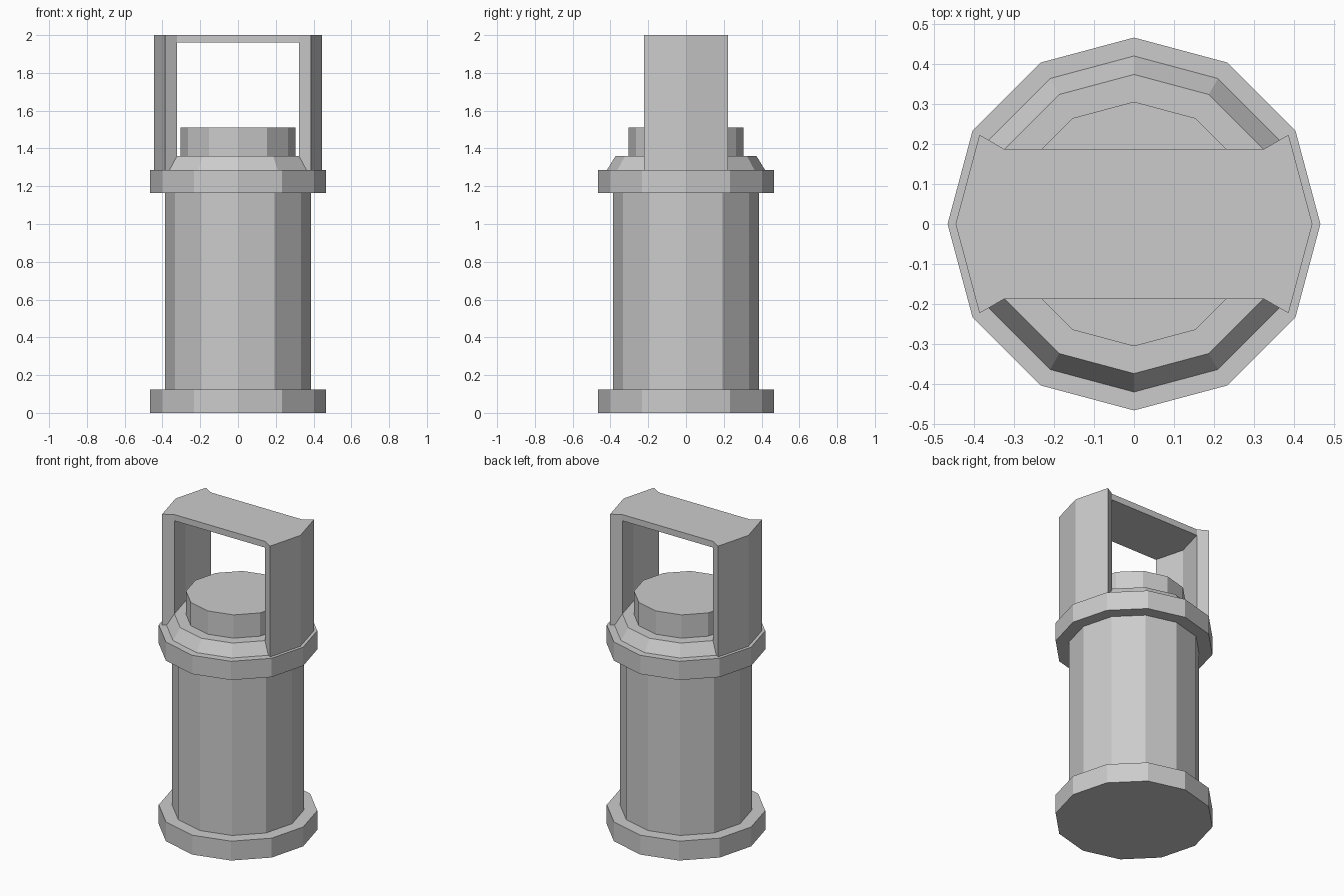
import bpy, bmesh
from math import cos, sin, radians

if "Cube" in bpy.data.objects:
    bpy.data.objects.remove(bpy.data.objects["Cube"])

SIDES = 12


def finish(bm, name):
    mesh = bpy.data.meshes.new(name)
    bm.to_mesh(mesh)
    bm.free()
    obj = bpy.data.objects.new(name, mesh)
    bpy.context.collection.objects.link(obj)
    return obj


def polar(bm, r, deg, z):
    return bm.verts.new((r * cos(radians(deg)), r * sin(radians(deg)), z))


def lathe(name, profile, close_bottom=False, close_top=False):
    """Revolve (radius, z) points, listed upwards, in 12 flat sides."""
    bm = bmesh.new()
    rings = [[polar(bm, r, i * 360 / SIDES, z) for i in range(SIDES)] for r, z in profile]
    for lo, hi in zip(rings, rings[1:]):
        for i in range(SIDES):
            k = (i + 1) % SIDES
            bm.faces.new((lo[i], lo[k], hi[k], hi[i]))
    if close_bottom:
        bm.faces.new(rings[0][::-1])
    if close_top:
        bm.faces.new(rings[-1])
    return finish(bm, name)


# Stacked canister parts, meeting edge to edge
lathe("base_flange", [(0.465, 0), (0.465, 0.125), (0.386, 0.125)], close_bottom=True)
lathe("body", [(0.386, 0.125), (0.386, 1.164)])
lathe("collar", [(0.386, 1.164), (0.465, 1.164), (0.465, 1.285), (0.419, 1.285)])
lathe("shoulder", [(0.419, 1.285), (0.373, 1.36), (0.305, 1.36)])
lathe("cap", [(0.305, 1.36), (0.305, 1.51)], close_top=True)


def handle(r_out=0.445, r_in=0.373, z0=1.285, z1=1.96, z2=2.0):
    bm = bmesh.new()
    rim, ends, under, inner_top = [], [], [], []
    for start in (0, 180):
        angles = [start + a for a in (-30, 0, 30)]
        ob, ot = ([polar(bm, r_out, a, z) for a in angles] for z in (z0, z2))
        ib, im = ([polar(bm, r_in, a, z) for a in angles] for z in (z0, z1))
        # Inner corners at the top, where the bridge meets the leg
        it = [polar(bm, r_in, a, z2) for a in (angles[0], angles[2])]
        # Curved leg walls and foot
        for i in (0, 1):
            bm.faces.new((ob[i], ob[i + 1], ot[i + 1], ot[i]))
            bm.faces.new((ib[i + 1], ib[i], im[i], im[i + 1]))
            bm.faces.new((ob[i + 1], ob[i], ib[i], ib[i + 1]))
        # Leg end faces
        bm.faces.new((ob[0], ot[0], it[0], im[0], ib[0]))
        bm.faces.new((ob[2], ib[2], im[2], it[1], ot[2]))
        rim += [it[0], *ot, it[1]]
        under += im
        inner_top.append(it)
    # Bridge: top, underside and long edges
    bm.faces.new(rim)
    bm.faces.new(under[::-1])
    (a0, a1), (b0, b1) = inner_top
    bm.faces.new((a1, under[2], under[3], b0))
    bm.faces.new((b1, under[5], under[0], a0))
    bmesh.ops.recalc_face_normals(bm, faces=bm.faces)
    return finish(bm, "carry_handle")


handle()
